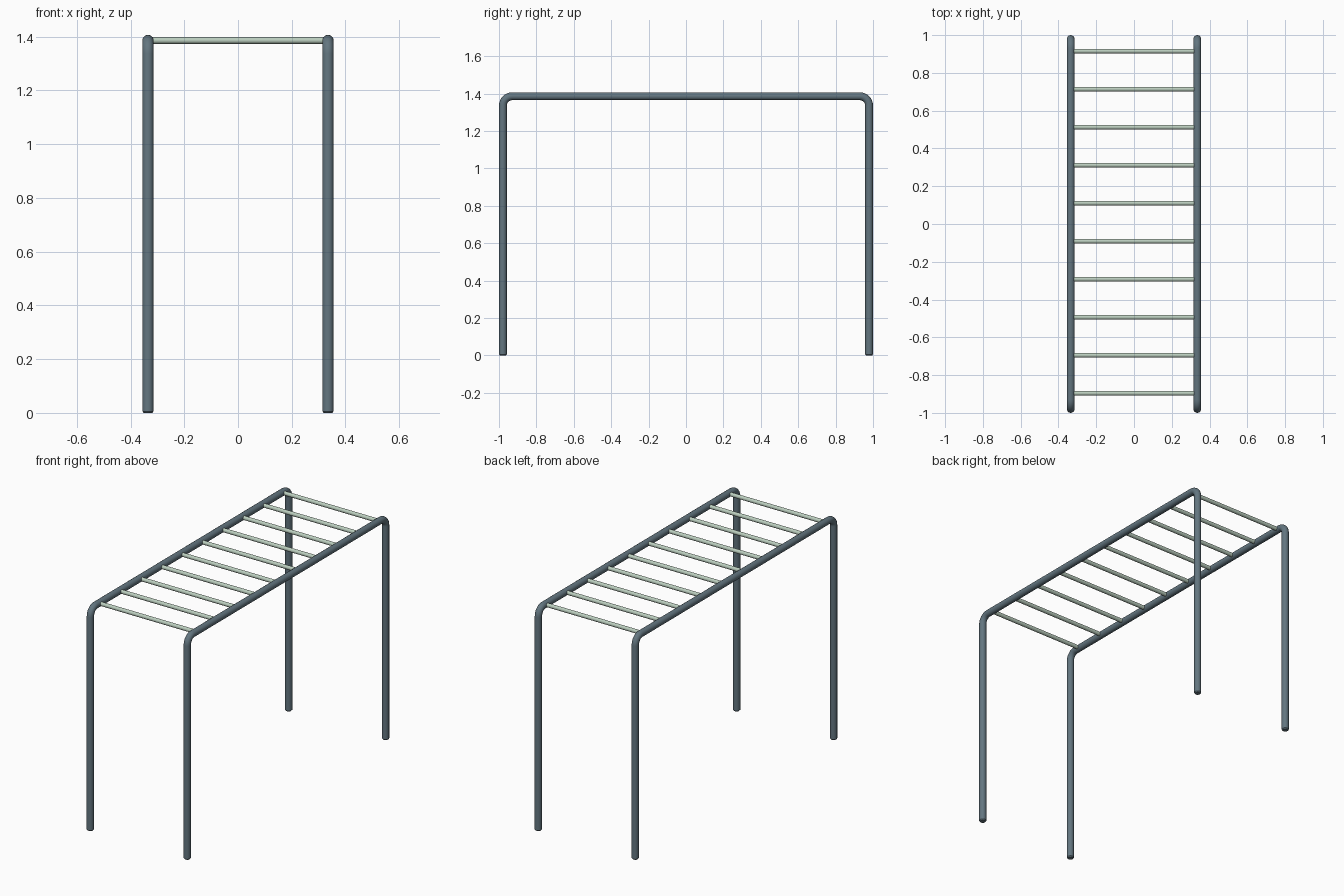
import bpy
from math import sin, cos, pi

cube = bpy.data.objects.get("Cube")
if cube:
    bpy.data.objects.remove(cube, do_unlink=True)

RAIL_X, TUBE_R, RUNG_R = 0.335, 0.021, 0.0125
END_Y, TOP_Z, BEND = 0.979, 1.386, 0.05
RUNGS, FIRST_Y, LAST_Y = 10, -0.896, 0.915


def make_material(name, rgb):
    mat = bpy.data.materials.new(name)
    mat.use_nodes = True
    color = (*rgb, 1)
    mat.diffuse_color = color
    mat.node_tree.nodes["Principled BSDF"].inputs["Base Color"].default_value = color
    return mat


def tube(name, points, radius, mat, scales=None):
    """Sweep a round section along a path and turn it into a smooth mesh."""
    curve = bpy.data.curves.new(name, 'CURVE')
    curve.dimensions = '3D'
    curve.bevel_depth = radius
    curve.bevel_resolution = 6
    curve.use_fill_caps = True
    spline = curve.splines.new('POLY')
    spline.points.add(len(points) - 1)
    for i, p in enumerate(points):
        spline.points[i].co = (*p, 1)
        spline.points[i].radius = scales[i] if scales else 1
    curve.materials.append(mat)
    obj = bpy.data.objects.new(name, curve)
    bpy.context.collection.objects.link(obj)
    bpy.ops.object.select_all(action='DESELECT')
    obj.select_set(True)
    bpy.context.view_layer.objects.active = obj
    bpy.ops.object.convert(target='MESH')
    bpy.ops.object.shade_smooth_by_angle()


slate = make_material("slate_blue_metal", (0.125, 0.18, 0.215))
pale = make_material("pale_green_metal", (0.50, 0.62, 0.52))

# Half of the frame profile: rounded foot, upright, bend at the top
half = [(END_Y, 0), (END_Y, 0.006)]
for i in range(9):
    a = i / 8 * pi / 2
    half.append((END_Y - BEND + BEND * cos(a), TOP_Z - BEND + BEND * sin(a)))
profile = half + [(-y, z) for y, z in reversed(half)]
scales = [0.75] + [1] * (len(profile) - 2) + [0.75]

# Two bent side frames
for side, x in (("left", RAIL_X), ("right", -RAIL_X)):
    tube(side + "_frame", [(x, y, z) for y, z in profile], TUBE_R, slate, scales)

# Rungs across the top
for i in range(RUNGS):
    y = FIRST_Y + (LAST_Y - FIRST_Y) * i / (RUNGS - 1)
    tube(f"rung_{i + 1}", [(-RAIL_X, y, TOP_Z), (RAIL_X, y, TOP_Z)], RUNG_R, pale)
